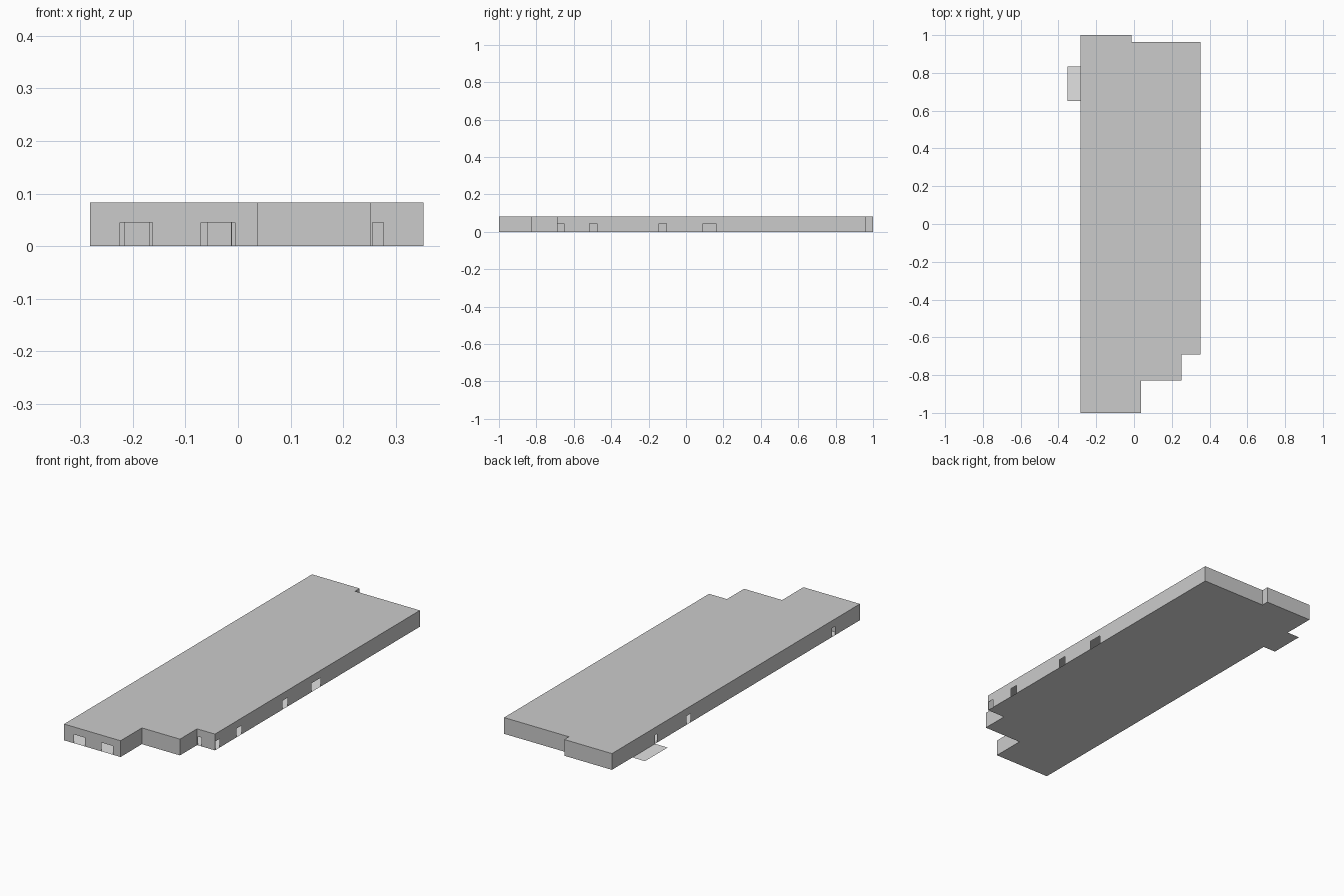
import bpy
from mathutils import Vector

if "Cube" in bpy.data.objects:
    bpy.data.objects.remove(bpy.data.objects["Cube"])

HEIGHT, DOOR = 0.083, 0.045


def material(name, grey):
    m = bpy.data.materials.new(name)
    m.diffuse_color = (grey, grey, grey, 1)
    m.use_nodes = True
    m.node_tree.nodes["Principled BSDF"].inputs["Base Color"].default_value = m.diffuse_color
    return m


shell_grey = material("shell grey", 0.6)
floor_grey = material("light floor grey", 0.76)


def sheet(name, polygons, mat):
    """Flat faces, one per polygon of 3D points."""
    verts, faces = [], []
    for poly in polygons:
        faces.append(range(len(verts), len(verts) + len(poly)))
        verts += poly
    mesh = bpy.data.meshes.new(name)
    mesh.from_pydata(verts, [], [list(f) for f in faces])
    mesh.materials.append(mat)
    obj = bpy.data.objects.new(name, mesh)
    bpy.context.collection.objects.link(obj)
    return obj


def wall(p, q, doors=()):
    """Upright panel from p to q with door notches at spans along the axis."""
    p, q = Vector(p), Vector(q)
    axis = 0 if abs(q.x - p.x) > abs(q.y - p.y) else 1
    sign = 1 if q[axis] > p[axis] else -1

    def at(c, z):
        pt = p.copy()
        pt[axis] = c
        return (pt.x, pt.y, z)

    pts = [(p.x, p.y, 0)]
    for a, b in sorted((sorted(d, key=lambda c: c * sign) for d in doors),
                       key=lambda d: d[0] * sign):
        pts += [at(a, 0), at(a, DOOR), at(b, DOOR), at(b, 0)]
    return pts + [(q.x, q.y, 0), (q.x, q.y, HEIGHT), (p.x, p.y, HEIGHT)]


# Stepped footprint, anticlockwise
L, R = -0.282, 0.353
outline = [(L, -1), (0.037, -1), (0.037, -0.828), (0.252, -0.828),
           (0.252, -0.69), (R, -0.69), (R, 0.963), (-0.013, 0.963),
           (-0.013, 1), (L, 1)]

# Doorways, keyed by the wall they belong to
doors = {
    0: [(-0.225, -0.163), (-0.07, -0.006)],
    4: [(0.256, 0.277)],
    5: [(-0.687, -0.653), (-0.515, -0.475), (-0.145, -0.103), (0.09, 0.16)],
    9: [(0.635, 0.653), (0.368, 0.397), (-0.80, -0.773)],
}

# Outer walls
sheet("outer_walls",
      [wall(p, outline[(i + 1) % len(outline)], doors.get(i, ()))
       for i, p in enumerate(outline)], shell_grey)

# Inner partition behind the front doorways
sheet("inner_partition",
      [wall((L, -0.828), (0.037, -0.828),
            [(-0.215, -0.168), (-0.058, -0.012)])], shell_grey)

# Roof
sheet("flat_roof", [[(x, y, HEIGHT) for x, y in outline]], shell_grey)

# Floor with the side porch
porch = [(L, 0.835), (-0.353, 0.835), (-0.353, 0.652), (L, 0.652)]
sheet("floor_and_porch", [[(x, y, 0) for x, y in outline + porch]], floor_grey)
